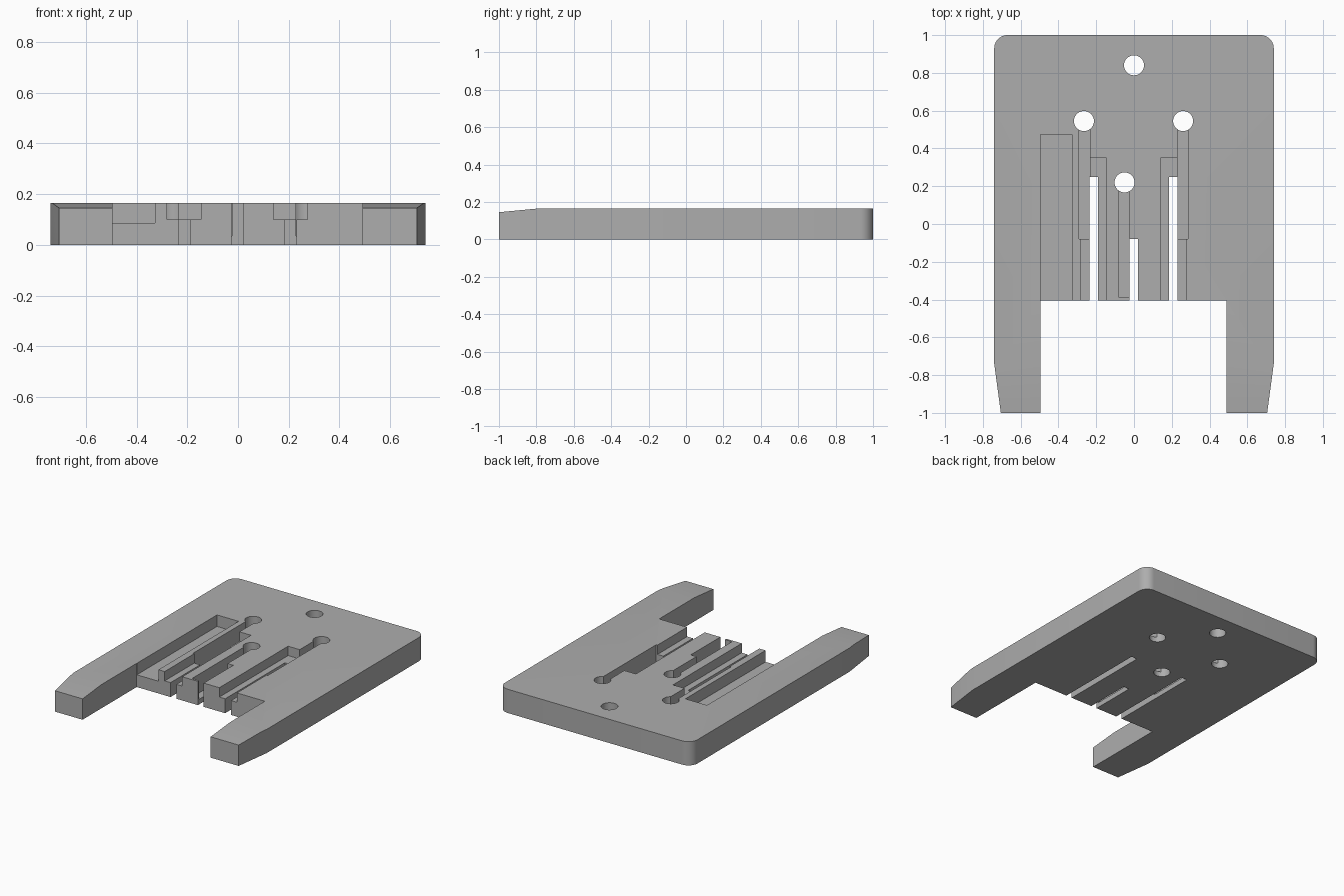
import bpy
import bmesh
from math import cos, sin, pi, radians

if "Cube" in bpy.data.objects:
    bpy.data.objects.remove(bpy.data.objects["Cube"], do_unlink=True)

TOP = 0.165
NOTCH = -0.405   # front edge of the plate between the two legs
FRONT = -0.45    # cutters overshoot that edge

grey = bpy.data.materials.new("plain grey")
grey.use_nodes = True
colour = (0.42, 0.42, 0.42, 1)
grey.diffuse_color = colour
grey.node_tree.nodes["Principled BSDF"].inputs["Base Color"].default_value = colour


def prism(name, outline, z0, z1):
    """Extrude a flat outline from z0 up to z1."""
    bm = bmesh.new()
    base = bm.faces.new([bm.verts.new((x, y, z0)) for x, y in outline])
    ext = bmesh.ops.extrude_face_region(bm, geom=[base])
    for v in ext["geom"]:
        if isinstance(v, bmesh.types.BMVert):
            v.co.z = z1
    bmesh.ops.recalc_face_normals(bm, faces=bm.faces)
    mesh = bpy.data.meshes.new(name)
    bm.to_mesh(mesh)
    bm.free()
    mesh.materials.append(grey)
    obj = bpy.data.objects.new(name, mesh)
    bpy.context.collection.objects.link(obj)
    return obj


def arc(cx, cy, r, a0, a1, n):
    return [(cx + r * cos(a0 + (a1 - a0) * i / n),
             cy + r * sin(a0 + (a1 - a0) * i / n)) for i in range(n + 1)]


def cut(cutter):
    """Subtract a cutter from the plate and discard it."""
    mod = plate.modifiers.new("cut", "BOOLEAN")
    mod.operation = "DIFFERENCE"
    mod.solver = "EXACT"
    mod.object = cutter
    bpy.context.view_layer.objects.active = plate
    bpy.ops.object.modifier_apply(modifier=mod.name)
    bpy.data.objects.remove(cutter, do_unlink=True)


def cut_box(x0, x1, y0, y1, floor):
    cut(prism("cutter", [(x0, y0), (x1, y0), (x1, y1), (x0, y1)], floor, 0.3))


# Plate with rounded rear corners and two tapered front legs
outline = [(0.705, -1), (0.74, -0.74)]
outline += arc(0.67, 0.93, 0.07, 0, pi / 2, 10)
outline += arc(-0.67, 0.93, 0.07, pi / 2, pi, 10)
outline += [(-0.74, -0.74), (-0.705, -1), (-0.495, -1), (-0.495, NOTCH),
            (0.49, NOTCH), (0.49, -1)]
plate = prism("slotted_plate", outline, 0, TOP)

# Sloped tops at the leg tips
wedge = prism("cutter", [(-0.9, -1.105), (0.9, -1.105), (0.9, -0.685), (-0.9, -0.685)],
              TOP, 0.3)
for v in wedge.data.vertices:
    if v.co.z < 0.2:
        v.co.z += (v.co.y + 0.79) * 0.095
cut(wedge)

# Slots cut right through
cut_box(-0.235, -0.19, FRONT, 0.25, -0.1)
cut_box(0.185, 0.23, FRONT, 0.25, -0.1)
cut_box(-0.025, 0.02, FRONT, -0.08, -0.1)

# Wide shallow pocket
cut_box(-0.494, -0.328, FRONT, 0.475, 0.085)

# Shallow channels around the two long slots
for x0, x1 in ((-0.28, -0.234), (0.229, 0.275)):
    cut_box(x0, x1, FRONT, 0.1, 0.1)
for x0, x1 in ((-0.236, -0.145), (0.14, 0.231)):
    cut_box(x0, x1, FRONT, 0.35, 0.1)

# Deep wire grooves leading to the holes
cut_box(-0.29, -0.234, -0.08, 0.53, 0.035)
cut_box(0.229, 0.285, -0.08, 0.53, 0.035)
cut_box(-0.08, -0.024, -0.39, 0.21, 0.035)

# Round through holes
for x, y in ((0, 0.84), (-0.265, 0.545), (0.26, 0.545), (-0.05, 0.22)):
    cut(prism("cutter", arc(x, y, 0.053, 0, 2 * pi, 40)[:-1], -0.1, 0.3))

bpy.ops.object.select_all(action="DESELECT")
plate.select_set(True)
bpy.context.view_layer.objects.active = plate
bpy.ops.object.shade_smooth_by_angle(angle=radians(20))
